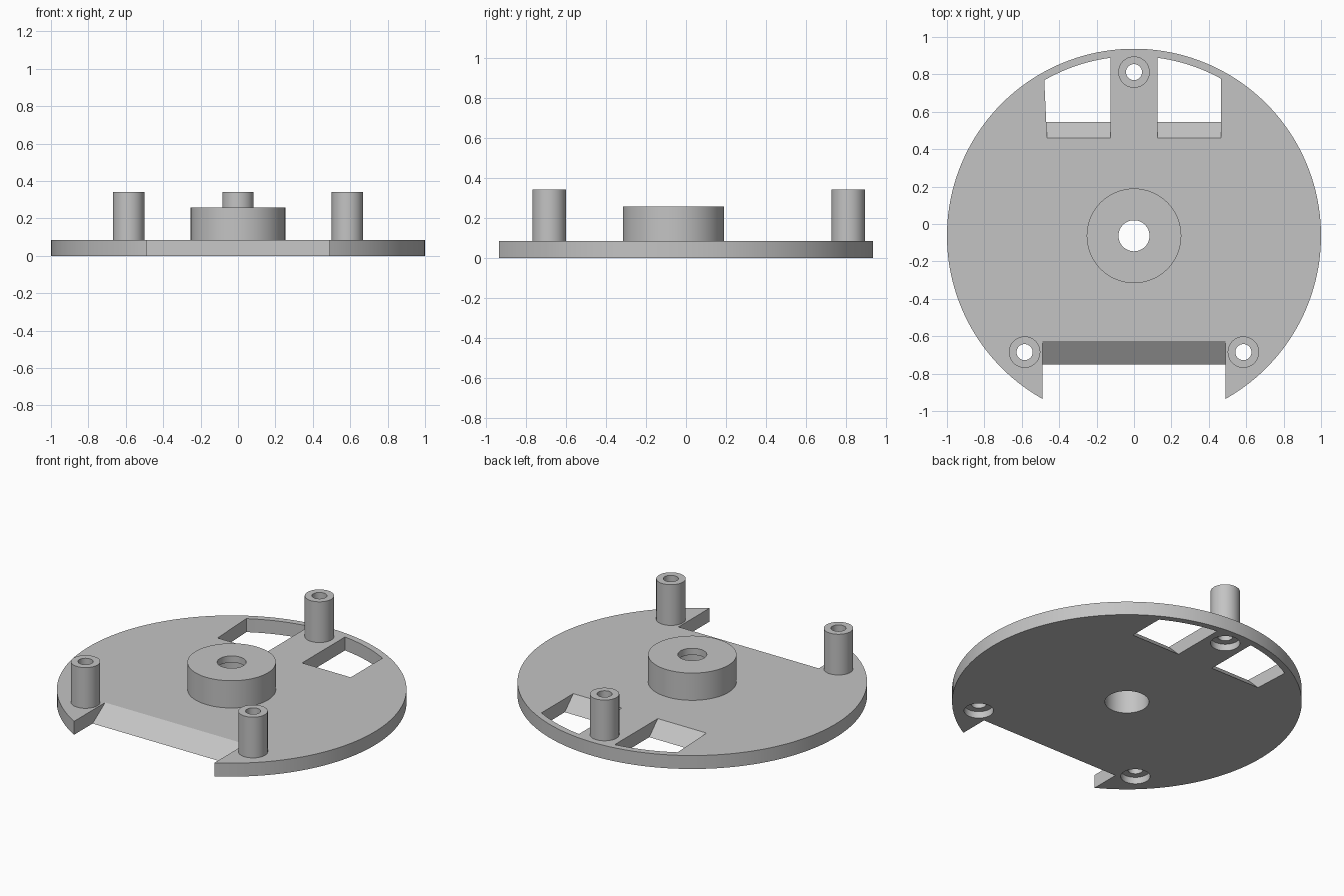
import bpy
import bmesh
from math import sin, cos, pi, sqrt, radians

cube = bpy.data.objects.get("Cube")
if cube:
    bpy.data.objects.remove(cube, do_unlink=True)

CY = -0.063          # disc centre along y
T = 0.085            # plate thickness
POSTS = {"post_back": (0, 0.812), "post_left": (0.585, -0.685), "post_right": (-0.585, -0.685)}
POST_R, BORE_R = 0.084, 0.126

grey = bpy.data.materials.new("light_grey")
grey.use_nodes = True
COLOUR = (0.55, 0.55, 0.55, 1)
grey.diffuse_color = COLOUR
grey.node_tree.nodes["Principled BSDF"].inputs["Base Color"].default_value = COLOUR


def make_object(name, bm):
    bmesh.ops.recalc_face_normals(bm, faces=bm.faces)
    mesh = bpy.data.meshes.new(name)
    bm.to_mesh(mesh)
    bm.free()
    mesh.materials.append(grey)
    obj = bpy.data.objects.new(name, mesh)
    bpy.context.collection.objects.link(obj)
    return obj


def loft(name, low, high, z0, z1):
    """Solid between two outlines with equal point counts."""
    bm = bmesh.new()
    a = [bm.verts.new((x, y, z0)) for x, y in low]
    b = [bm.verts.new((x, y, z1)) for x, y in high]
    bm.faces.new(a)
    bm.faces.new(b)
    for i in range(len(a)):
        j = (i + 1) % len(a)
        bm.faces.new((a[i], a[j], b[j], b[i]))
    return make_object(name, bm)


def circle(x, y, r, n):
    return [(x + r * cos(2 * pi * i / n), y + r * sin(2 * pi * i / n)) for i in range(n)]


def ring(name, x, y, profile, n=64):
    """Closed (radius, z) profile turned about a vertical axis."""
    bm = bmesh.new()
    loops = [[bm.verts.new((px, py, z)) for px, py in circle(x, y, r, n)] for r, z in profile]
    for k, a in enumerate(loops):
        b = loops[(k + 1) % len(loops)]
        for i in range(n):
            j = (i + 1) % n
            bm.faces.new((a[i], a[j], b[j], b[i]))
    return make_object(name, bm)


def activate(obj):
    bpy.ops.object.select_all(action='DESELECT')
    obj.select_set(True)
    bpy.context.view_layer.objects.active = obj


def cut(obj, cutter):
    activate(obj)
    mod = obj.modifiers.new("cut", 'BOOLEAN')
    mod.operation, mod.solver, mod.object = 'DIFFERENCE', 'EXACT', cutter
    bpy.ops.object.modifier_apply(modifier=mod.name)
    bpy.data.objects.remove(cutter, do_unlink=True)


Z0, Z1 = -0.1, 0.2   # cutter height range

# Base plate
disc = circle(0, CY, 1, 160)
plate = loft("base_plate", disc, disc, 0, T)


# Back windows: sloped front wall, curved back wall
def window_outline(side, z, flare):
    y0 = 0.545 - z
    outer = lambda y: 0.465 + flare * (y - 0.46)
    xs = [0.125 + (outer(0.77) - 0.125) * i / 12 for i in range(13)]
    arc = [(x, CY + sqrt(0.96 ** 2 - x * x)) for x in xs]
    return [(side * x, y) for x, y in [(outer(y0), y0), (0.125, y0)] + arc]


for side, flare in ((1, 0), (-1, 0.048)):
    cut(plate, loft("window_cutter", window_outline(side, Z0, flare),
                    window_outline(side, Z1, flare), Z0, Z1))


# Front notch with a ramped inner wall
def notch_outline(z):
    y = -0.75 + z / T * 0.125
    return [(-0.49, -1.2), (0.49, -1.2), (0.49, y), (-0.49, y)]


cut(plate, loft("notch_cutter", notch_outline(Z0), notch_outline(Z1), Z0, Z1))

# Holes in the plate under the hub and the posts
for x, y, r in [(0, CY, BORE_R)] + [(x, y, POST_R) for x, y in POSTS.values()]:
    hole = circle(x, y, r, 64)
    cut(plate, loft("hole_cutter", hole, hole, Z0, Z1))

# Central hub with a counterbore underneath
parts = [plate, ring("hub", 0, CY, [(BORE_R, T), (0.253, T), (0.253, 0.257),
                                    (0.083, 0.257), (0.083, 0.215), (BORE_R, 0.215)])]

# Hollow posts set into the plate
for name, (x, y) in POSTS.items():
    parts.append(ring(name, x, y, [(0.043, T / 2), (POST_R, T / 2), (POST_R, 0.342), (0.043, 0.342)]))

for obj in parts:
    activate(obj)
    bpy.ops.object.shade_smooth_by_angle(angle=radians(30))
